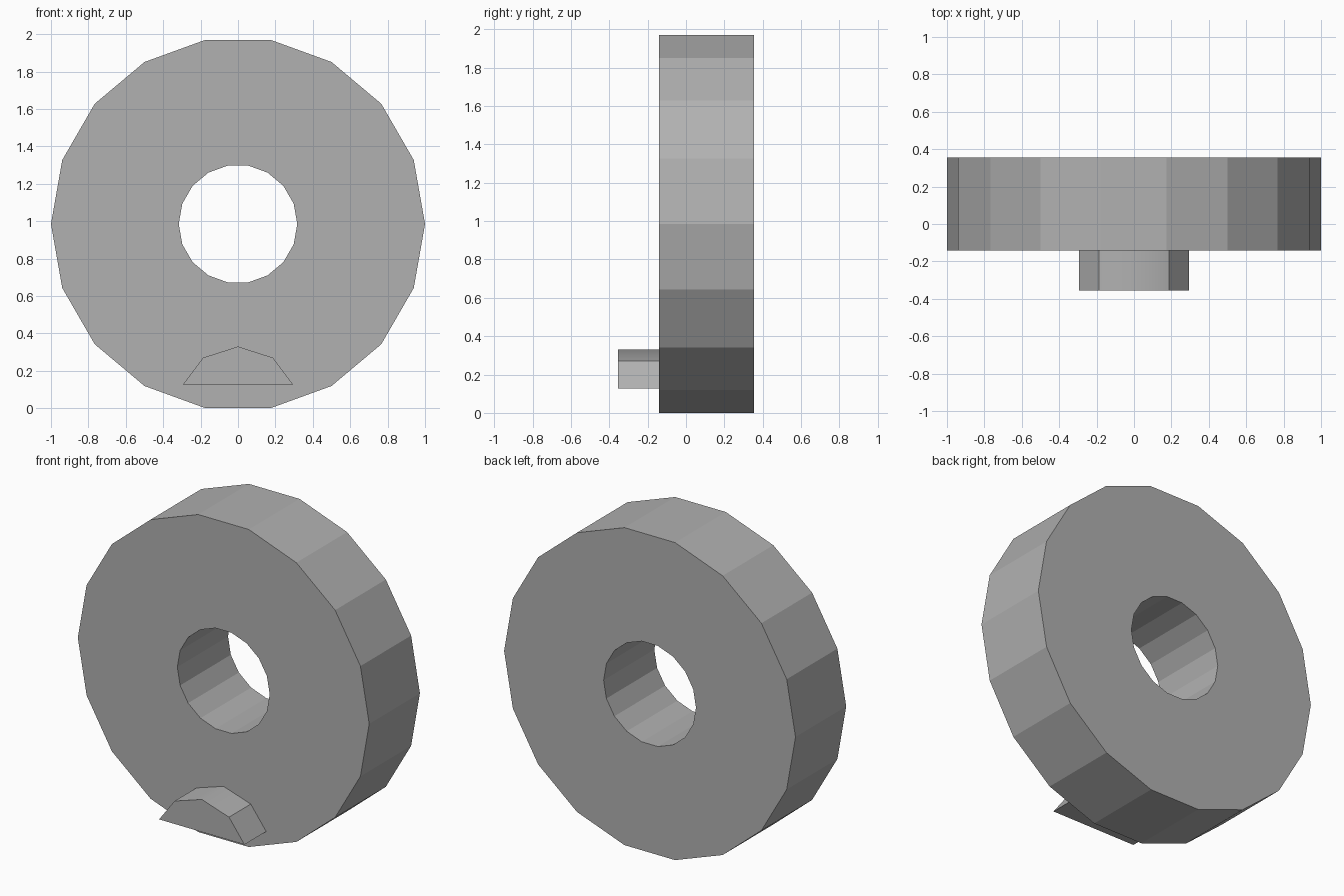
import bpy, bmesh
from math import cos, sin, tau

if "Cube" in bpy.data.objects:
    bpy.data.objects.remove(bpy.data.objects["Cube"])

SIDES, CENTRE_Z = 18, 0.985
FRONT, BACK = -0.142, 0.355

grey = bpy.data.materials.new("dark_grey")
grey.diffuse_color = (0.44, 0.44, 0.44, 1)
grey.use_nodes = True
grey.node_tree.nodes["Principled BSDF"].inputs["Base Color"].default_value = grey.diffuse_color


def finish(name, bm):
    bmesh.ops.recalc_face_normals(bm, faces=bm.faces)
    mesh = bpy.data.meshes.new(name)
    bm.to_mesh(mesh)
    bm.free()
    mesh.materials.append(grey)
    obj = bpy.data.objects.new(name, mesh)
    bpy.context.collection.objects.link(obj)
    return obj


# Wheel ring: rectangular section joined round the y axis
bm = bmesh.new()
section = [(1.0, FRONT), (1.0, BACK), (0.317, BACK), (0.317, FRONT)]
rings = []
for i in range(SIDES):
    a = tau * i / SIDES
    rings.append([bm.verts.new((r * cos(a), y, CENTRE_Z + r * sin(a))) for r, y in section])
for i in range(SIDES):
    p, q = rings[i], rings[(i + 1) % SIDES]
    for j in range(4):
        k = (j + 1) % 4
        bm.faces.new((p[j], p[k], q[k], q[j]))
finish("wheel_ring", bm)

# Lug: half-round block on the front face, slightly sunk into the ring
bm = bmesh.new()
profile = [(-0.293, 0.128), (-0.187, 0.27), (0, 0.33), (0.187, 0.27), (0.293, 0.128)]
face = bm.faces.new([bm.verts.new((x, -0.355, z)) for x, z in profile])
ext = bmesh.ops.extrude_face_region(bm, geom=[face], use_keep_orig=True)
moved = [v for v in ext["geom"] if isinstance(v, bmesh.types.BMVert)]
bmesh.ops.translate(bm, verts=moved, vec=(0, 0.355 + FRONT + 0.01, 0))
# Only the two top facets blend into each other, across the centre ridge
for f in bm.faces:
    f.smooth = True
for e in bm.edges:
    e.smooth = all(abs(v.co.x) < 0.01 for v in e.verts)
finish("front_lug", bm)
